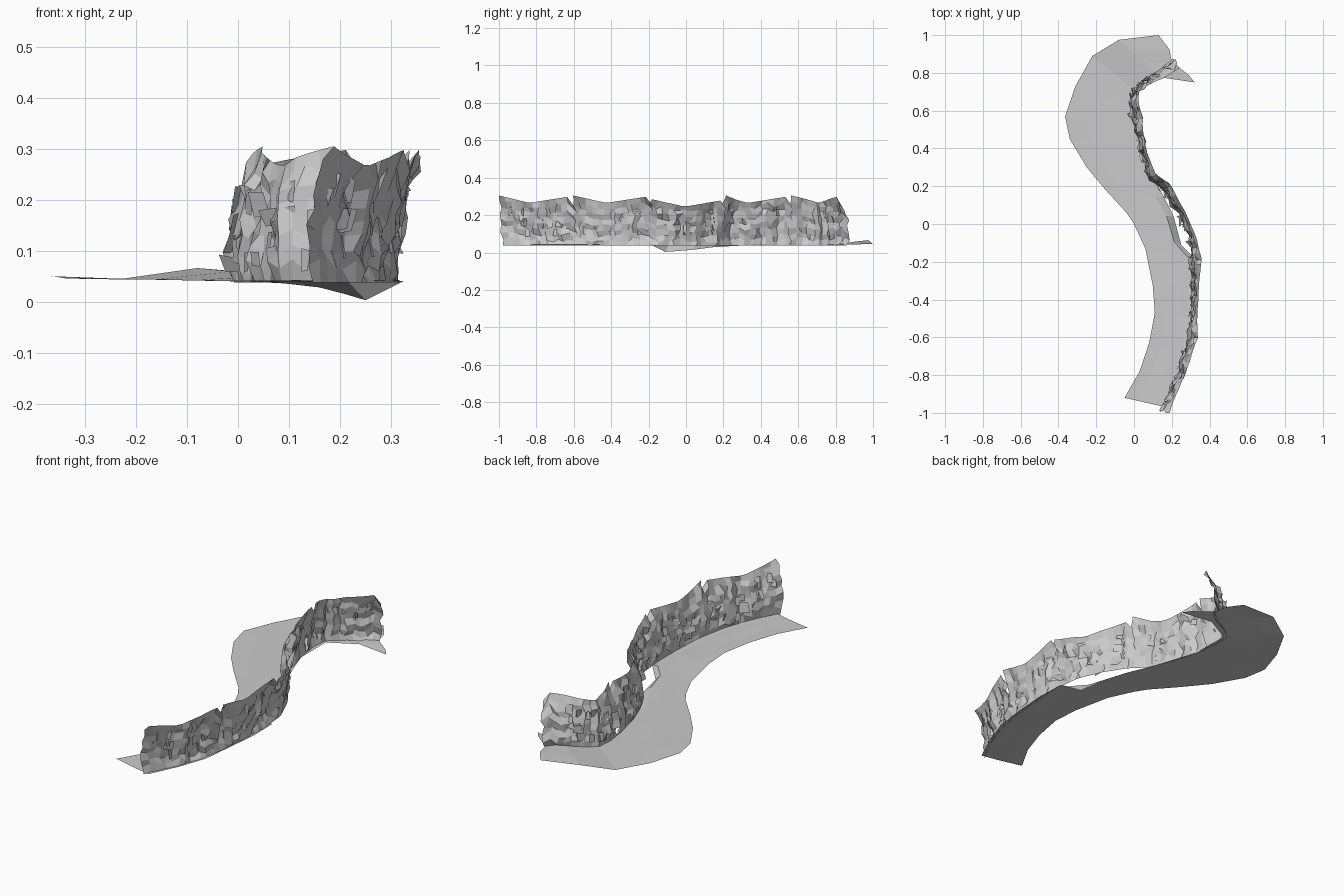
import bpy, bmesh, math, random
from mathutils import Vector

if "Cube" in bpy.data.objects:
    bpy.data.objects.remove(bpy.data.objects["Cube"])

random.seed(7)


def make_object(name, grid):
    """Flat shaded quad sheet from a list of rows of points."""
    bm = bmesh.new()
    rows = [[bm.verts.new(p) for p in row] for row in grid]
    for a, b in zip(rows, rows[1:]):
        for i in range(len(a) - 1):
            bm.faces.new((a[i], a[i + 1], b[i + 1], b[i]))
    me = bpy.data.meshes.new(name)
    bm.to_mesh(me)
    bm.free()
    ob = bpy.data.objects.new(name, me)
    bpy.context.collection.objects.link(ob)
    return ob


def interp(table, t):
    """Linear interpolation in a list of (t, value) pairs."""
    for (t0, v0), (t1, v1) in zip(table, table[1:]):
        if t <= t1:
            return v0 + (v1 - v0) * (t - t0) / (t1 - t0)
    return table[-1][1]


# Ground: strip between an outer edge and an edge under the cliff
outer = [(-.05, -.92, .043), (.03, -.78, .042), (.08, -.63, .042), (.11, -.47, .042),
         (.10, -.33, .042), (.06, -.13, .04), (0, 0, .04), (-.04, .06, .041),
         (-.15, .18, .043), (-.25, .3, .044), (-.34, .45, .046), (-.365, .57, .05),
         (-.31, .73, .045), (-.22, .89, .046), (-.08, .975, .066), (.13, 1.0, .045)]
inner = [(.17, -.97, .042), (.24, -.82, .042), (.29, -.68, .042), (.31, -.5, .042),
         (.325, -.33, .04), (.32, -.18, .038), (.25, -.11, .003), (.21, .04, .015),
         (.16, .14, .028), (.09, .27, .036), (.05, .38, .038), (.01, .5, .04),
         (.01, .6, .04), (.01, .7, .04), (.15, .775, .04), (.32, .75, .042)]
grid = []
for a, b in zip(outer, inner):
    a, b = Vector(a), Vector(b)
    row = []
    for f in (0, .3, .62, .85, 1):
        p = a.lerp(b, f)
        if 0 < f < 1:
            p.z = .041 + (a.z - .041) * (1 - f) + random.uniform(-.002, .002)
        row.append(p)
    grid.append(row)
grid[-1][2] = Vector((.2, .86, .042))
make_object("ground", grid)

# Cliff: rock sheet following a curved path, ragged top in repeated sections
path = [Vector(p) for p in (
    (.15, -.98), (.215, -.86), (.27, -.72), (.3, -.57), (.315, -.4), (.32, -.24),
    (.305, -.08), (.25, .05), (.18, .16), (.09, .25), (.045, .37), (.01, .52),
    (-.005, .63), (.0, .71), (.07, .765), (.15, .8), (.21, .855))]
lengths = [0]
for a, b in zip(path, path[1:]):
    lengths.append(lengths[-1] + (b - a).length)
TOTAL = lengths[-1]


def frame(s):
    s = min(max(s, 0), TOTAL)
    pts = list(zip(lengths, path))
    p = interp(pts, s)
    d = (interp(pts, min(s + .04, TOTAL)) - interp(pts, max(s - .04, 0))).normalized()
    return p, d, Vector((d.y, -d.x))


LEAN = [(0, -.004), (.15, -.014), (.4, -.004), (.65, .004), (.82, .01), (1, .026)]
TOP = [(0, .305), (.42, .265), (.96, .3), (1, .255)]
SECTIONS, COLS, ROWS = 5, 13, 8


def cliff_section(k):
    s0, length = TOTAL * k / SECTIONS, TOTAL / SECTIONS
    rows = []
    for i in range(COLS + 1):
        u = i / COLS
        shift = random.uniform(-.05, .05)
        step = random.choice((-.008, 0, .008))
        flare = .018 * abs(2 * u - 1) ** 3
        row = []
        for j in range(ROWS + 1):
            v = j / ROWS
            mid = 0 < j < ROWS
            s = s0 + u * length
            if mid:
                s += random.uniform(-.011, .011)
                v += shift + random.uniform(-.03, .03)
            # clamped path plus a small overhang at both ends
            p, d, n = frame(s)
            p = p + d * (s - min(max(s, 0), TOTAL))
            off = interp(LEAN, v) + flare * max(0, v - .6) / .4
            if mid:
                off += step + random.uniform(-.009, .009)
            if u in (0, 1) and mid:
                p = p + d * .012 * math.sin(v * math.pi) * (1 if u else -1)
            p = p + n * off
            top = interp(TOP, u) - (.02 if k == 2 else 0)
            row.append(Vector((p.x, p.y, .038 + (top - .038) * v)))
        rows.append(row)
    make_object("cliff_section_%d" % (k + 1), rows)


for k in range(SECTIONS):
    cliff_section(k)

# Boulder facets: small tilted slabs breaking up the cliff face
slabs = bmesh.new()
for k in range(90):
    s, z = random.uniform(.03, TOTAL - .03), random.uniform(.07, .23)
    p, d, n = frame(s)
    c = p + n * (interp(LEAN, (z - .04) / .25) + random.uniform(-.008, .002))
    w, h = random.uniform(.012, .024), random.uniform(.014, .028)
    tilt = random.uniform(-.012, .012)
    vs = []
    for a, b in ((-1, -1), (1, -1), (1, 1), (-1, 1)):
        q = c + d * a * w * random.uniform(.7, 1.1) + n * (a * tilt + b * tilt * .6)
        vs.append(slabs.verts.new((q.x, q.y, z + b * h * random.uniform(.7, 1.1))))
    slabs.faces.new(vs)
me = bpy.data.meshes.new("rock_slabs")
slabs.to_mesh(me)
slabs.free()
bpy.context.collection.objects.link(bpy.data.objects.new("rock_slabs", me))
